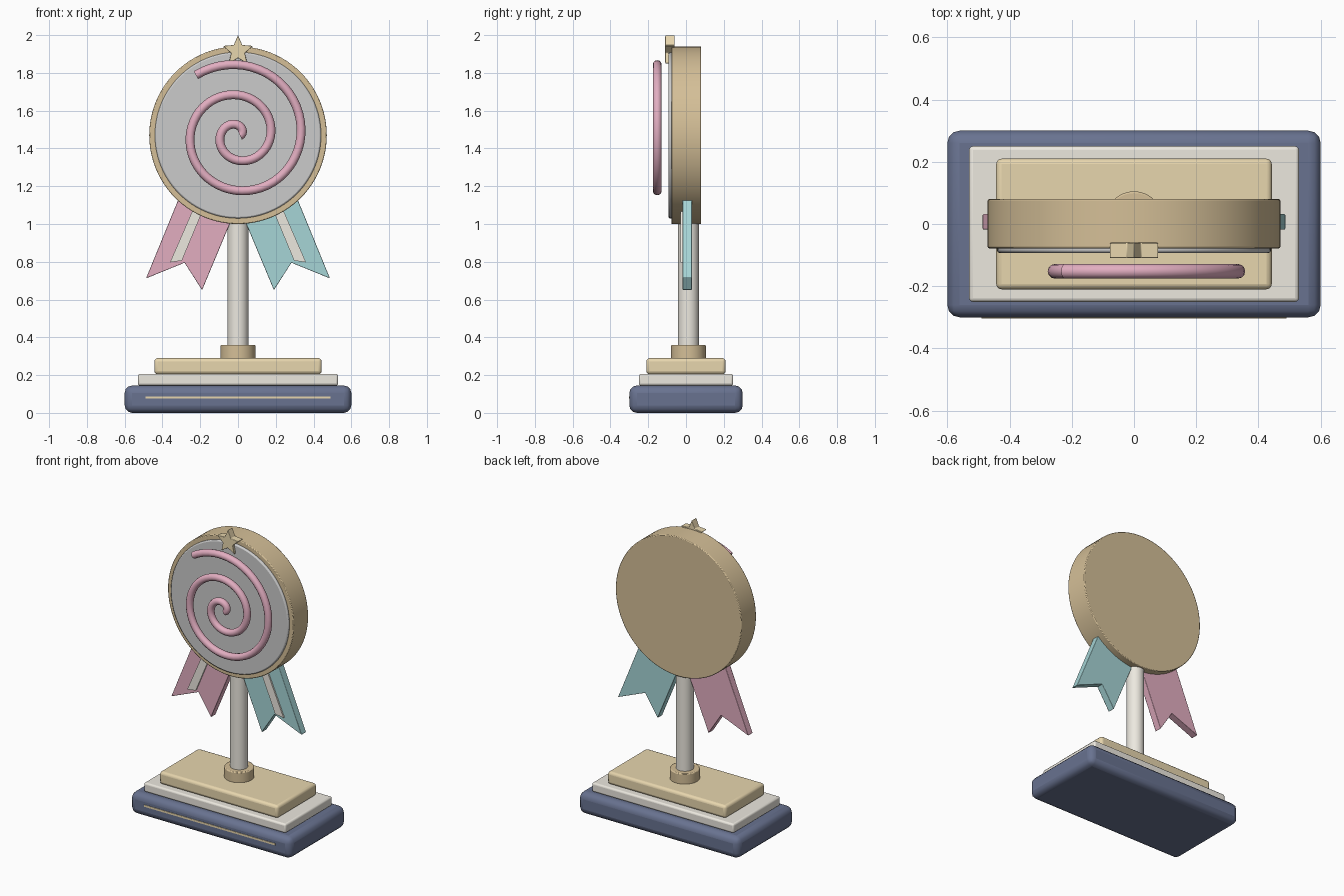
import bpy, bmesh, math

if "Cube" in bpy.data.objects:
    bpy.data.objects.remove(bpy.data.objects["Cube"])


def material(name, rgb):
    m = bpy.data.materials.new(name)
    m.diffuse_color = (*rgb, 1)
    m.use_nodes = True
    m.node_tree.nodes["Principled BSDF"].inputs["Base Color"].default_value = m.diffuse_color
    return m


NAVY = material("navy", (0.14, 0.17, 0.28))
CREAM = material("cream", (0.84, 0.81, 0.74))
SAND = material("sand", (0.80, 0.67, 0.42))
GOLD = material("gold", (0.66, 0.52, 0.31))
PINK = material("pink", (0.76, 0.42, 0.53))
TEAL = material("teal", (0.38, 0.66, 0.67))
WHITE = material("white", (0.82, 0.81, 0.79))


def finish(ob, name, mat, bevel=0, segments=3):
    ob.name = name
    ob.data.materials.append(mat)
    if bevel:
        mod = ob.modifiers.new("Bevel", 'BEVEL')
        mod.width, mod.segments = bevel, segments
        mod.limit_method = 'ANGLE'
    bpy.ops.object.select_all(action='DESELECT')
    ob.select_set(True)
    bpy.context.view_layer.objects.active = ob
    if ob.type == 'MESH':
        bpy.ops.object.shade_smooth_by_angle(angle=math.radians(35))
    return ob


def box(name, mat, x, y, z0, z1, bevel, cy=0):
    bpy.ops.mesh.primitive_cube_add(size=1, location=(0, cy, (z0 + z1) / 2))
    ob = bpy.context.object
    ob.scale = (2 * x, 2 * y, z1 - z0)
    bpy.ops.object.transform_apply(location=False, rotation=False, scale=True)
    return finish(ob, name, mat, bevel)


def cylinder(name, mat, r, depth, loc, facing=False, bevel=0, verts=48):
    rot = (math.pi / 2, 0, 0) if facing else (0, 0, 0)
    bpy.ops.mesh.primitive_cylinder_add(vertices=verts, radius=r, depth=depth,
                                        location=loc, rotation=rot)
    return finish(bpy.context.object, name, mat, bevel, 2)


def plate(name, mat, points, y0, y1, bevel=0):
    """Extrude an xz outline from y0 to y1."""
    bm = bmesh.new()
    face = bm.faces.new([bm.verts.new((x, y0, z)) for x, z in points])
    ext = bmesh.ops.extrude_face_region(bm, geom=[face])["geom"]
    bmesh.ops.translate(bm, vec=(0, y1 - y0, 0),
                        verts=[v for v in ext if isinstance(v, bmesh.types.BMVert)])
    bmesh.ops.recalc_face_normals(bm, faces=bm.faces)
    me = bpy.data.meshes.new(name)
    bm.to_mesh(me)
    bm.free()
    ob = bpy.data.objects.new(name, me)
    bpy.context.collection.objects.link(ob)
    return finish(ob, name, mat, bevel, 2)


# Stepped base with inlaid line
box("base_bottom", NAVY, 0.60, 0.30, 0.0, 0.145, 0.04)
box("base_middle", CREAM, 0.53, 0.25, 0.145, 0.207, 0.012)
box("base_top", SAND, 0.443, 0.21, 0.205, 0.29, 0.018)
box("base_line", SAND, 0.49, 0.006, 0.075, 0.088, 0, cy=-0.297)

# Post and collar
cylinder("collar", GOLD, 0.092, 0.075, (0, 0.013, 0.3225), bevel=0.006)
cylinder("post", CREAM, 0.055, 0.82, (0, 0.013, 0.69))

# Round medallion with raised face
CZ = 1.47
cylinder("medallion", GOLD, 0.47, 0.158, (0, 0.001, CZ), True, 0.005, 96)
cylinder("medallion_face", WHITE, 0.44, 0.05, (0, -0.068, CZ), True, 0.008, 96)

# Spiral tube
crv = bpy.data.curves.new("spiral", 'CURVE')
crv.dimensions = '3D'
crv.bevel_depth = 0.0235
crv.bevel_resolution = 4
crv.use_fill_caps = True
spline = crv.splines.new('POLY')
COUNT = 130
spline.points.add(COUNT - 1)
for i, p in enumerate(spline.points):
    deg = -725 + (725 + 125) * i / (COUNT - 1)
    r = 0.333 + 0.04 * deg / 90
    a = math.radians(deg)
    p.co = (r * math.cos(a), -0.152, CZ + r * math.sin(a), 1)
spiral = bpy.data.objects.new("spiral", crv)
bpy.context.collection.objects.link(spiral)
finish(spiral, "spiral", PINK)
bpy.ops.object.convert(target='MESH')
bpy.ops.object.shade_smooth_by_angle(angle=math.radians(50))

# Star on top
star = []
for i in range(10):
    r = 0.083 if i % 2 == 0 else 0.038
    a = math.pi / 2 + i * math.pi / 5
    star.append((r * math.cos(a), 1.917 + r * math.sin(a)))
plate("star", SAND, star, -0.11, -0.06, 0.003)

# Swallow-tailed ribbons with stripes
RIBBON = [(-0.487, 0.712), (-0.283, 0.795), (-0.19, 0.65), (0.0, 1.105), (-0.277, 1.225)]
STRIPE = [(-0.36, 0.797), (-0.297, 0.806), (-0.183, 1.08), (-0.228, 1.1)]
for side, sx, mat in (("left", 1, PINK), ("right", -1, TEAL)):
    plate(side + "_ribbon", mat, [(sx * x, z) for x, z in RIBBON], -0.018, 0.032, 0.003)
    plate(side + "_ribbon_stripe", CREAM, [(sx * x, z) for x, z in STRIPE], -0.028, -0.012)
